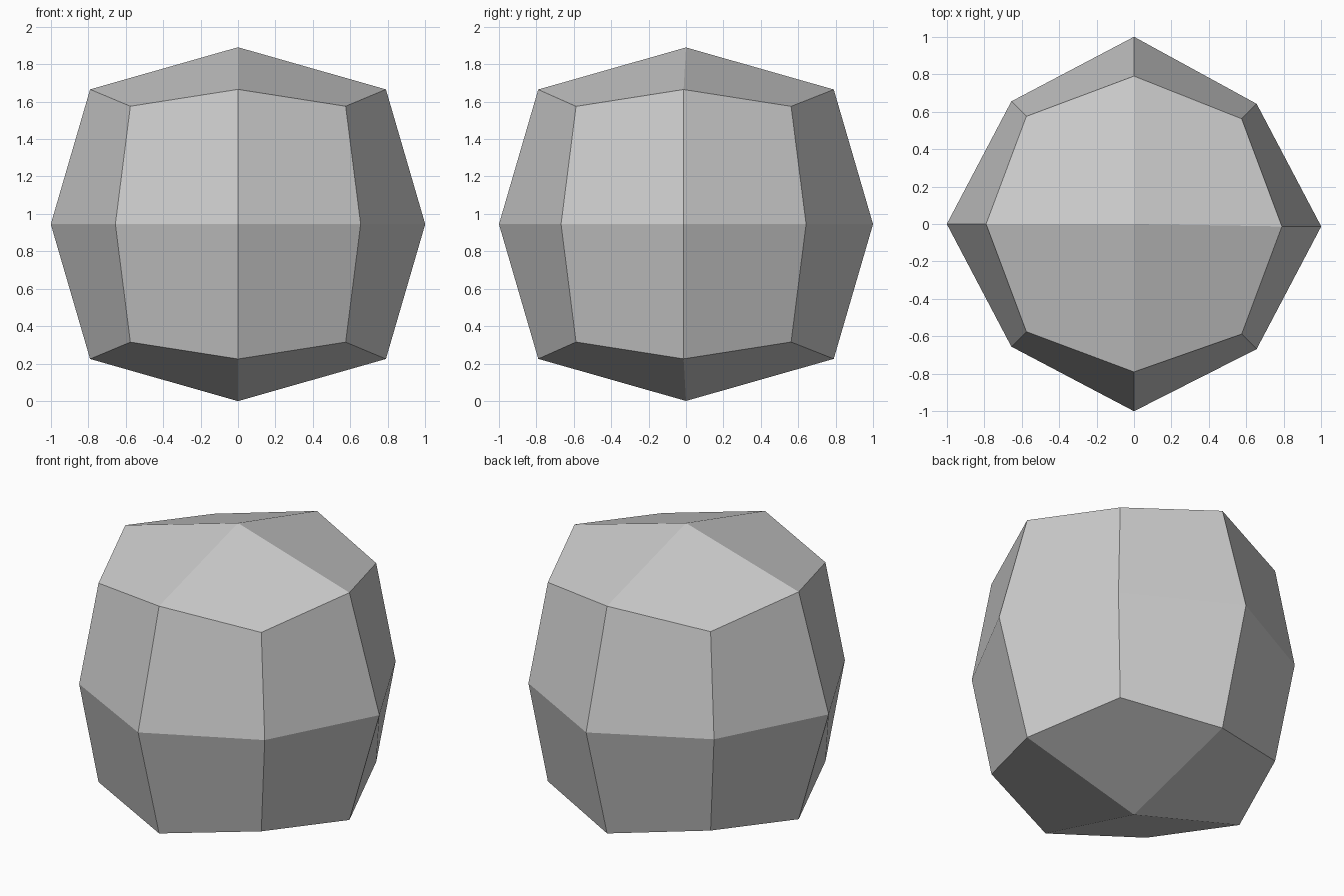
import bpy, bmesh

cube = bpy.data.objects.get("Cube")
if cube:
    bpy.data.objects.remove(cube, do_unlink=True)

# One plain grey for the whole body
grey = bpy.data.materials.new("light_grey")
grey.use_nodes = True
colour = (0.604, 0.604, 0.604, 1)
grey.diffuse_color = colour
grey.node_tree.nodes["Principled BSDF"].inputs["Base Color"].default_value = colour

# Cube with each side split into four
bm = bmesh.new()
bmesh.ops.create_cube(bm, size=2)
bmesh.ops.subdivide_edges(bm, edges=bm.edges[:], cuts=1, use_grid_fill=True)

# Round it: sideways and vertical reach for each kind of vertex
CENTRE = (1.0, 0.945)
CORNER = (0.575, 0.63)
UPRIGHT_EDGE = (0.655, 0)
RIM_EDGE = (0.79, 0.72)
for v in bm.verts:
    x, y, z = (round(c) for c in v.co)
    kind = abs(x) + abs(y) + abs(z)
    if kind == 1:
        side, height = CENTRE
    elif kind == 3:
        side, height = CORNER
    else:
        side, height = RIM_EDGE if z else UPRIGHT_EDGE
    # The left half leans slightly to the front
    lean = -0.013 if x > 0 else 0
    v.co = (x * side, y * side + lean, z * height + CENTRE[1])

bmesh.ops.recalc_face_normals(bm, faces=bm.faces[:])
mesh = bpy.data.meshes.new("faceted_boulder")
bm.to_mesh(mesh)
bm.free()
mesh.materials.append(grey)
boulder = bpy.data.objects.new("faceted_boulder", mesh)
bpy.context.collection.objects.link(boulder)
